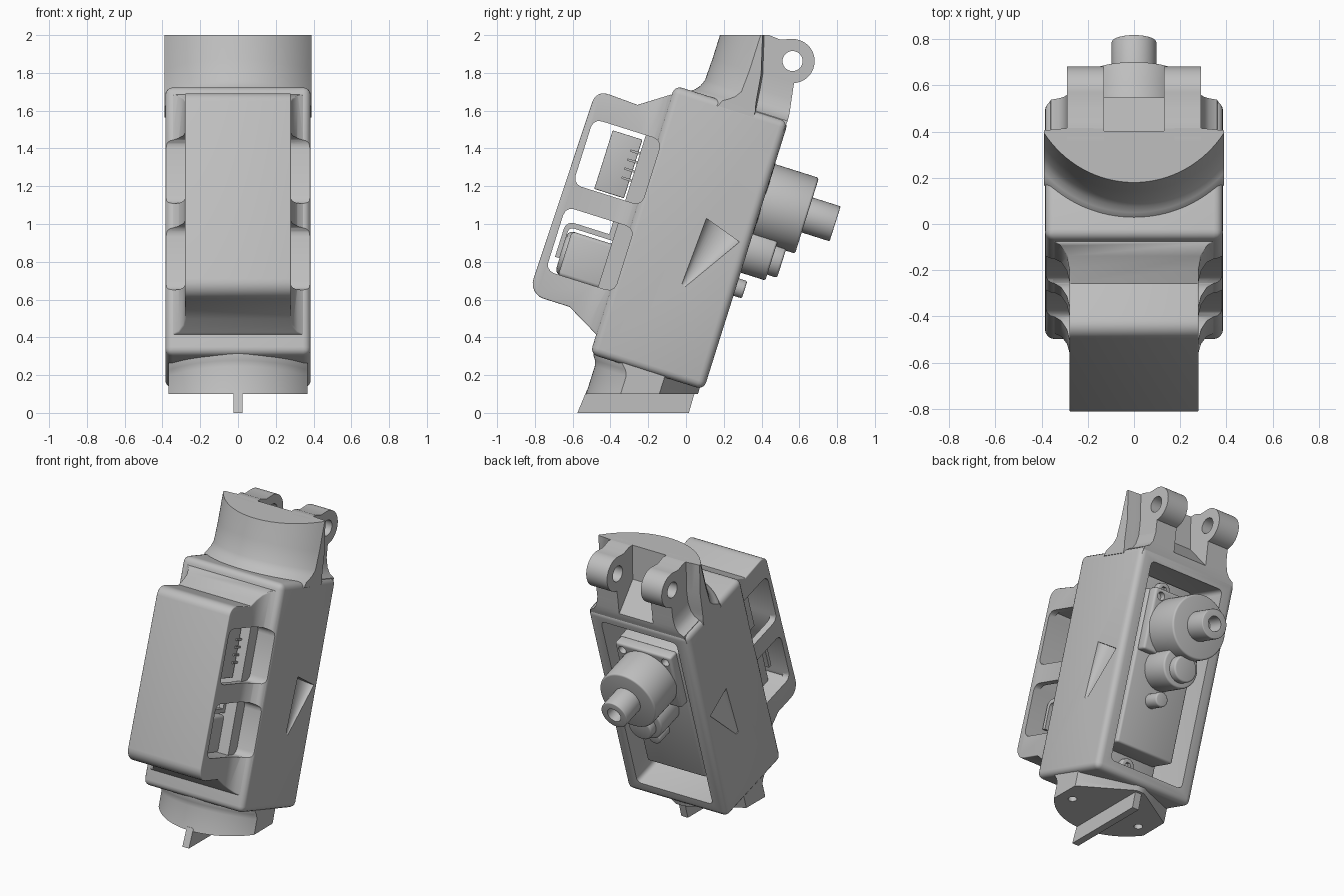
import bpy, bmesh, math
from mathutils import Matrix, Vector

if "Cube" in bpy.data.objects:
    bpy.data.objects.remove(bpy.data.objects["Cube"])

grey = bpy.data.materials.new("light_grey")
grey.use_nodes = True
COLOUR = (0.52, 0.52, 0.52, 1)
grey.diffuse_color = COLOUR
grey.node_tree.nodes["Principled BSDF"].inputs["Base Color"].default_value = COLOUR

# Local frame: x across, y through the housing (back is +), z along it; tilted at the end
TILT = Matrix.Rotation(math.radians(-17.5), 4, 'X')
parts = []


def finish(name, bm, bevel=0.0, segs=3, keep=True):
    bmesh.ops.recalc_face_normals(bm, faces=bm.faces)
    me = bpy.data.meshes.new(name)
    bm.to_mesh(me)
    bm.free()
    ob = bpy.data.objects.new(name, me)
    bpy.context.collection.objects.link(ob)
    me.materials.append(grey)
    if bevel:
        soften(ob, bevel, segs, 40)
    if keep:
        parts.append(ob)
    return ob


def apply(ob, mod):
    with bpy.context.temp_override(object=ob, active_object=ob, selected_objects=[ob]):
        bpy.ops.object.modifier_apply(modifier=mod.name)


def soften(ob, width, segs, limit):
    m = ob.modifiers.new("bevel", 'BEVEL')
    m.width, m.segments, m.limit_method = width, segs, 'ANGLE'
    m.angle_limit = math.radians(limit)
    apply(ob, m)


def loft(name, rings, **kw):
    bm = bmesh.new()
    vs = [[bm.verts.new(p) for p in ring] for ring in rings]
    n = len(vs[0])
    for a, b in zip(vs, vs[1:]):
        for i in range(n):
            bm.faces.new((a[i], a[(i + 1) % n], b[(i + 1) % n], b[i]))
    bm.faces.new(vs[0])
    bm.faces.new(vs[-1])
    return finish(name, bm, **kw)


PLACE = {'x': lambda a, b, t: (t, a, b),
         'y': lambda a, b, t: (a, t, b),
         'z': lambda a, b, t: (a, b, t)}


def prism(name, pts, lo, hi, axis='x', **kw):
    return loft(name, [[PLACE[axis](a, b, t) for a, b in pts] for t in (lo, hi)], **kw)


def rect(a0, a1, b0, b1):
    return [(a0, b0), (a1, b0), (a1, b1), (a0, b1)]


def arc(ca, cb, r, start=0, end=360, n=40):
    k = n if end - start == 360 else n - 1
    return [(ca + r * math.cos(math.radians(start + (end - start) * i / k)),
             cb + r * math.sin(math.radians(start + (end - start) * i / k))) for i in range(n)]


def boolean(ob, cutter, op='DIFFERENCE', drop=True):
    m = ob.modifiers.new("bool", 'BOOLEAN')
    m.operation, m.object, m.solver = op, cutter, 'EXACT'
    apply(ob, m)
    if drop:
        bpy.data.objects.remove(cutter)


def clip(ob, z, above):
    # trims a part at a level plane of the standing model
    bm = bmesh.new()
    bm.from_mesh(ob.data)
    inv = TILT.inverted()
    r = bmesh.ops.bisect_plane(bm, geom=bm.verts[:] + bm.edges[:] + bm.faces[:],
                               plane_co=inv @ Vector((0, 0, z)), plane_no=inv @ Vector((0, 0, 1)),
                               clear_outer=above, clear_inner=not above)
    cut_edges = [e for e in r["geom_cut"] if isinstance(e, bmesh.types.BMEdge)]
    bmesh.ops.contextual_create(bm, geom=cut_edges)
    bmesh.ops.recalc_face_normals(bm, faces=bm.faces)
    bm.to_mesh(ob.data)
    bm.free()


# Main housing with the rear bay
body = prism("housing", rect(-.578, .053, .145, 1.635), -.385, .385, bevel=.04, segs=4)
boolean(body, prism("bay_cut", rect(-.29, .29, .23, 1.56), -.42, .3, 'y', bevel=.03, keep=False))

# Tapered dimples on both flanks
for s in (-1, 1):
    bm = bmesh.new()
    bmesh.ops.create_cone(bm, cap_ends=True, segments=32, radius1=.012, radius2=.108, depth=.36,
                          matrix=Matrix.Translation((s * .388, -.16, .81))
                          @ Matrix.Rotation(math.radians(-18), 4, 'X') @ Matrix.Diagonal((.6, 1, 1, 1)))
    boolean(body, finish("dimple_cut", bm, keep=False))

# Front cover: rounded side outline crossed with a flared plan
cover = prism("front_cover", [(-.5, .25), (-.572, .25), (-.757, .35), (-.985, .35), (-.967, 1.485),
                              (-.887, 1.485), (-.735, 1.478), (-.583, 1.583), (-.5, 1.583)], -.4, .4)
bm = bmesh.new()
bm.from_mesh(cover.data)
for low, width in ((True, .085), (False, .06)):
    corner = [e for e in bm.edges if all(v.co.y < -.96 and (v.co.z < 1) == low for v in e.verts)
              and abs(e.verts[0].co.x - e.verts[1].co.x) > .5]
    bmesh.ops.bevel(bm, geom=corner, offset=width, segments=6, profile=.5, affect='EDGES')
bm.to_mesh(cover.data)
bm.free()
half = [(.28, -1.1), (.28, -.68), (.29, -.635), (.315, -.595), (.35, -.575), (.35, -.5)]
boolean(cover, prism("plan", half + [(-x, y) for x, y in reversed(half)], 0, 2, 'z', keep=False), 'INTERSECT')
soften(cover, .018, 3, 65)
boolean(cover, prism("cavity", rect(-.235, .235, .5, 1.34), -.93, -.57, 'y', keep=False))
for lo, hi in ((.495, .85), (.975, 1.338)):
    win = prism("window_cut", rect(-.935, -.555, lo, hi), -.45, .45, bevel=.045, keep=False)
    boolean(body, win, drop=False)
    boolean(cover, win)


# Curved neck section: front arc clipped at half width, then a tail to the back
def neck_ring(z, r, c, w, tail):
    a = math.degrees(math.asin(w / r))
    pts = arc(0, c, r, 270 - a, 270 + a, 33)
    pts += tail + [(-x, y) for x, y in reversed(tail)]
    return [(x, y, z) for x, y in pts]


neck = loft("upper_neck", [neck_ring(z, .473 + d, .043, .39, [(.388, b - .01), (.33, b - .005), (.28, b)])
                           for z, d, b in ((1.6, .065, -.12), (1.635, .055, -.12), (1.65, .038, -.125),
                                           (1.675, .018, -.13), (1.71, .004, -.135), (1.83, 0, -.15),
                                           (2.03, 0, -.205), (2.3, 0, -.205))])
clip(neck, 2.0, True)
low = [(.365, -.165), (.03, .03)]
foot = loft("lower_neck", [neck_ring(z, .473 + d, -.062, .367, low) for z, d in
                           ((-.3, 0), (.09, 0), (.12, .008), (.145, .025), (.2, .025))])
clip(foot, .1, False)

# Shoulder that tapers from the housing up to the hinge lugs
shoulder = loft("hinge_shoulder", [[(x, y, z) for x, y in rect(-w, w, -.24, back)]
                                   for z, w, back in ((1.58, .37, .045), (1.635, .36, .048), (1.655, .325, .048),
                                                      (1.69, .303, .044), (1.75, .29, .034), (1.84, .29, .02))])
notch = prism("notch_cut", [(-.24, 2.1), (-.15, 1.8), (.07, 1.655), (.3, 1.655), (.3, 2.1)],
              -.13, .13, keep=False)
boolean(neck, notch, drop=False)
boolean(shoulder, notch)

# Hinge lugs
for side, s in (("left", 1), ("right", -1)):
    outline = [(-.26, 1.7), (-.26, 2.06), (-.186, 2.04), (-.12, 2.035)] + \
        list(reversed(arc(-.022, 1.946, .117, -75, 105, 24))) + [(.02, 1.82), (.042, 1.7)]
    lug = prism(side + "_hinge_lug", outline, s * .13, s * .29)
    boolean(lug, prism("pin_cut", arc(-.022, 1.946, .053), -.4, .4, keep=False))
    clip(lug, 2.0, True)

# Actuator inside the bay
prism("actuator_flange", rect(-.24, .24, .235, 1.555), -.4, -.2, 'y', bevel=.015)
prism("actuator_case", rect(-.225, .225, .38, 1.41), -.3, -.01, 'y', bevel=.015)
cap = prism("gear_cap", rect(-.215, .215, 1.0, 1.415), -.02, .055, 'y', bevel=.015)
for s in (-1, 1):
    boolean(cap, prism("hole_cut", arc(s * .165, 1.365, .028, n=24), .015, .2, 'y', keep=False))
prism("gear_drum", arc(0, 1.188, .21, n=64), 0, .297, 'y', bevel=.012)
shaft = prism("output_shaft", arc(0, 1.192, .097), .25, .452, 'y', bevel=.006)
boolean(shaft, prism("bore_cut", arc(0, 1.192, .05), .34, .6, 'y', keep=False))
prism("idler_boss", arc(0, .93, .135), -.02, .19, 'y', bevel=.012)
prism("idler_cap", arc(0, .915, .088), .15, .245, 'y', bevel=.012)
prism("small_pin", arc(.03, .715, .048), -.02, .1, 'y', bevel=.01)

# Bay screws at both ends of the flange
for z in (.31, 1.485):
    screw = prism("bay_screw", arc(0, z, .048, n=32), -.21, -.16, 'y', bevel=.006)
    boolean(screw, prism("socket_cut", arc(0, z, .024, n=6), -.185, 0, 'y', keep=False))

# Contents of the front cover
prism("inner_wall", rect(-.645, -.5, .45, 1.4), -.25, .25)
prism("connector_block", rect(-.82, -.655, .985, 1.31), -.19, .19, bevel=.006)
for i in range(4):
    for s in (-1, 1):
        prism("connector_pin", rect(-.7, -.63, 1.08 + i * .05, 1.092 + i * .05), s * .18, s * .2)
prism("motor_can", arc(0, .615, .12), -.885, -.56, 'y', bevel=.03)
prism("motor_mount", rect(-.17, .17, .49, .735), -.865, -.56, 'y', bevel=.02)
for s in (-1, 1):
    outer = [(-.91, .58)] + list(reversed(arc(-.865, .735, .045, 90, 180, 8)))
    riser = [(-.672, .78), (-.672, .85), (-.64, .85), (-.64, .752)]
    inner = arc(-.86, .727, .025, 90, 180, 8) + [(-.885, .58)]
    prism("wire_guide", outer + riser + inner, s * .14, s * .17)

for p in parts:
    p.data.transform(TILT)

# Foot screw holes, square to the bottom plate
for s in (-1, 1):
    boolean(foot, prism("foot_hole_cut", arc(s * .27, -.28, .028, n=24), 0, .13, 'z', keep=False))

# Fin under the foot
prism("bottom_fin", [(-.575, 0), (.015, 0), (.05, .12), (-.525, .12)], -.025, .025)

bpy.ops.object.select_all(action='DESELECT')
for p in parts:
    p.select_set(True)
bpy.context.view_layer.objects.active = body
bpy.ops.object.shade_smooth_by_angle(angle=math.radians(35))
